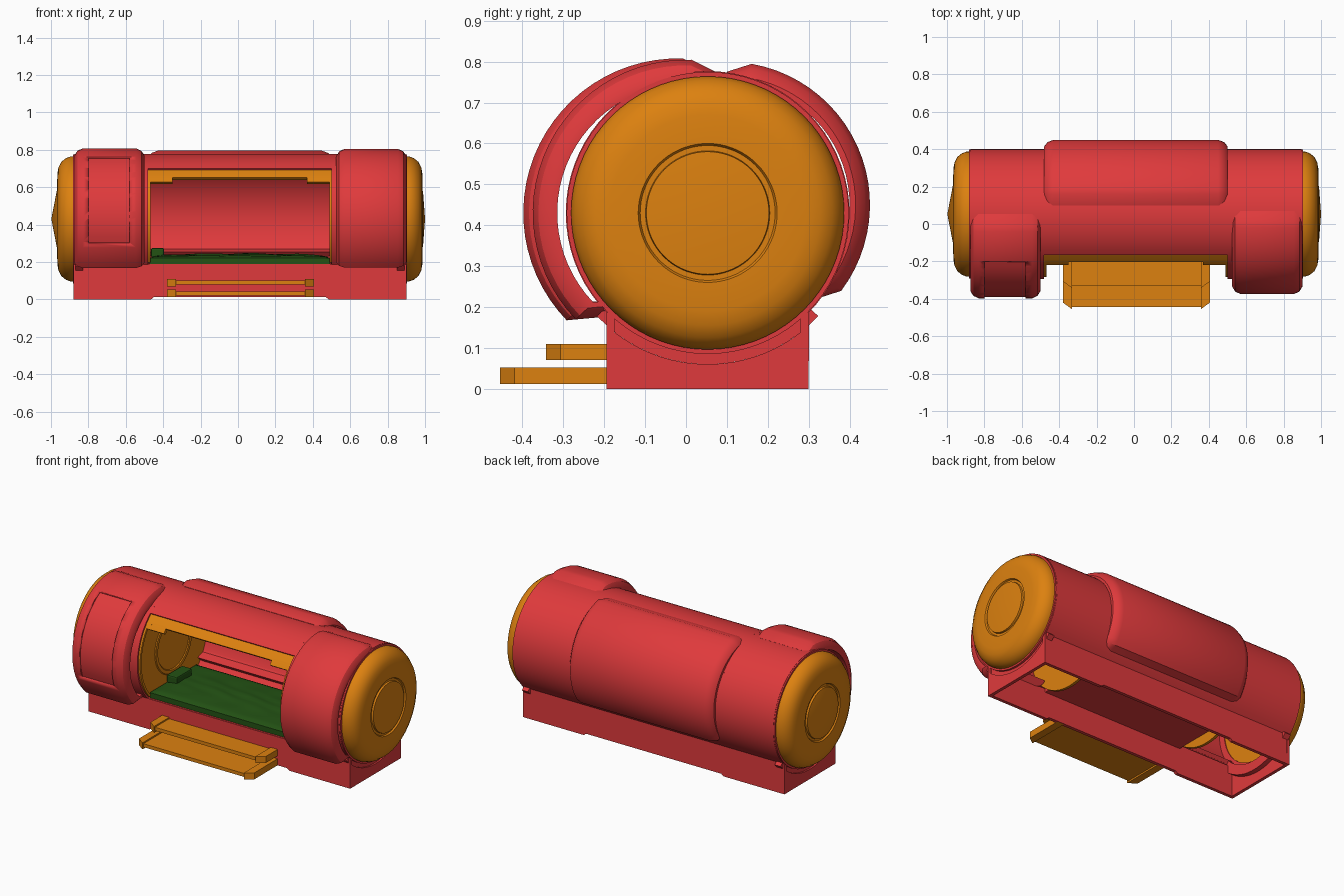
import bpy, bmesh, math
from math import sin, cos, radians
from mathutils import Vector

if "Cube" in bpy.data.objects:
    bpy.data.objects.remove(bpy.data.objects["Cube"])

MID = 0.01                     # lengthwise centre of the pod
AXIS = (0.053, 0.43)           # y, z of the main tube axis


def material(name, rgb):
    m = bpy.data.materials.new(name)
    m.use_nodes = True
    m.diffuse_color = (*rgb, 1)
    node = m.node_tree.nodes["Principled BSDF"]
    node.inputs["Base Color"].default_value = (*rgb, 1)
    node.inputs["Roughness"].default_value = 0.6
    return m


RED = material("shell red", (0.74, 0.042, 0.045))
ORANGE = material("trim orange", (0.72, 0.22, 0.005))
GREEN = material("mattress green", (0.017, 0.085, 0.007))


def finish(bm, name, mat, smooth=True):
    bmesh.ops.recalc_face_normals(bm, faces=bm.faces)
    mesh = bpy.data.meshes.new(name)
    bm.to_mesh(mesh)
    bm.free()
    mesh.materials.append(mat)
    ob = bpy.data.objects.new(name, mesh)
    bpy.context.collection.objects.link(ob)
    if smooth:
        bpy.ops.object.select_all(action='DESELECT')
        ob.select_set(True)
        bpy.context.view_layer.objects.active = ob
        bpy.ops.object.shade_smooth_by_angle(angle=radians(32))
    return ob


def sweep(name, profile, a0, a1, mat, centre=AXIS, start=None, end=None):
    """Turn a closed (x, r) profile about x. Angle 0 is front, 90 is top.
    start / end = (extra degrees, radius scale) adds a sloping lip."""
    full = a1 - a0 >= 360
    n = max(2, round((a1 - a0) / 5))
    stations = [(a0 + (a1 - a0) * i / n, 1) for i in range(n if full else n + 1)]
    if start:
        stations.insert(0, (a0 - start[0], start[1]))
    if end:
        stations.append((a1 + end[0], end[1]))
    bm = bmesh.new()
    rings = []
    for a, k in stations:
        c, s = cos(radians(a)), sin(radians(a))
        rings.append([bm.verts.new((x, centre[0] - r * k * c, centre[1] + r * k * s))
                      for x, r in profile])
    pairs = list(zip(rings, rings[1:])) + ([(rings[-1], rings[0])] if full else [])
    m = len(profile)
    for p, q in pairs:
        for i in range(m):
            j = (i + 1) % m
            bm.faces.new((p[i], p[j], q[j], q[i]))
    if not full:
        bm.faces.new(rings[0])
        bm.faces.new(rings[-1])
    bmesh.ops.remove_doubles(bm, verts=bm.verts, dist=0.0003)
    return finish(bm, name, mat)


def band(x0, x1, r0, r1):
    return [(x0, r0), (x1, r0), (x1, r1), (x0, r1)]


def bulge(x0, x1, inner, r, cx, cr):
    """Profile with rounded outer shoulders."""
    return [(x0, inner), (x0, r - cr), (x0 + cx * .35, r - cr * .35), (x0 + cx, r),
            (x1 - cx, r), (x1 - cx * .35, r - cr * .35), (x1, r - cr), (x1, inner)]


def prism(name, pts, axis, lo, hi, mat):
    """Extrude a 2D outline along one axis."""
    bm = bmesh.new()
    ends = []
    for t in (lo, hi):
        loop = []
        for u, v in pts:
            co = [u, v]
            co.insert(axis, t)
            loop.append(bm.verts.new(co))
        ends.append(loop)
        bm.faces.new(loop)
    for i in range(len(pts)):
        j = (i + 1) % len(pts)
        bm.faces.new((ends[0][i], ends[0][j], ends[1][j], ends[1][i]))
    return finish(bm, name, mat, False)


def box(name, x, y, z, mat):
    return prism(name, [(x[0], y[0]), (x[1], y[0]), (x[1], y[1]), (x[0], y[1])], 2, *z, mat)


# Main tube: open at the front of the cabin and along the bottom
sweep("cabin_shell", band(-.485, .505, .33, .347), 51, 225, RED)
for side, s in (("right", -1), ("left", 1)):
    def X(d):
        return MID + s * d
    sweep(side + "_tube", band(X(.49), X(.885), .33, .347), -45, 225, RED)
    sweep(side + "_end_rim", band(X(.865), X(.893), .29, .345), 0, 360, RED)
    sweep(side + "_cradle", band(X(.84), X(.88), .31, .37), 223, 317, RED)
    # Domed end cap with a ringed boss
    tip = X(1.008) if s < 0 else X(.99)
    sweep(side + "_end_cap", [(X(.87), 0), (X(.87), .334), (X(.905), .334), (X(.93), .325),
                              (X(.955), .305), (X(.97), .275), (X(.976), .24), (X(.977), .17),
                              (X(.968), .165), (X(.968), .152), (X(.979), .150), (tip, 0)],
          0, 360, ORANGE)
    # Cabin end wall with a raised ring
    sweep(side + "_cabin_wall", [(X(.505), 0), (X(.505), .33), (X(.488), .33), (X(.488), .18),
                                 (X(.483), .175), (X(.483), .155), (X(.488), .15), (X(.488), 0)],
          0, 360, ORANGE)
    # Door frame pieces
    sweep(side + "_door_jamb", band(X(.478), X(.49), .322, .337), -44, 51, ORANGE)
    sweep(side + "_lintel_corner", band(X(.36), X(.485), .318, .338), 36, 43, ORANGE)
    # End plate of the base, hollowed for the tube
    arc = [(AXIS[0] - .37 * cos(radians(a)), AXIS[1] + .37 * sin(radians(a)))
           for a in range(228, 313, 4)]
    prism(side + "_base_end", [(-.195, 0), (.30, 0)] + arc, 0, X(.87), X(.89), RED)

sweep("door_lintel", band(-.48, .50, .318, .338), 41, 52, ORANGE)

# Front collars
right_collar = sweep("right_collar", bulge(-.875, -.5, .315, .378, .045, .04), -44, 92, RED,
                     (-.02, .43), (11, .82), (10, .94))
sweep("left_collar", bulge(.525, .9, .315, .375, .045, .04), -44, 92, RED,
      (0, .43), (11, .82), (10, .94))

# Sunken panel in one collar
cutter = sweep("panel_cutter", band(-.80, -.58, .37, .42), -20, 61, RED, (-.02, .43))
cutter.hide_render = True
cut = right_collar.modifiers.new("panel", 'BOOLEAN')
cut.operation, cut.object, cut.solver = 'DIFFERENCE', cutter, 'EXACT'
bpy.context.view_layer.objects.active = right_collar
bpy.ops.object.modifier_apply(modifier="panel")
bpy.data.objects.remove(cutter)

# Rear hull
sweep("rear_hull", bulge(-.48, .50, .30, .35, .05, .035), 100, 217, RED,
      (.10, .45), (10, .93), (9, .91))

# Hollow base: side walls raised slightly along the middle, and cabin floor
outline = [(-.88, 0), (-.465, 0), (-.45, .012), (.47, .012), (.485, 0), (.90, 0),
           (.90, .187), (-.88, .187)]
prism("base_front", outline, 1, -.195, -.175, RED)
prism("base_back", outline, 1, .28, .30, RED)
box("cabin_floor", (-.48, .50), (-.19, .295), (.165, .188), RED)

# Entry steps: thin tread between two chamfered rails
for name, front, z in (("lower", -.455, .012), ("upper", -.342, .070)):
    box(name + "_tread", (-.345, .37), (front + .01, -.18), (z + .010, z + .031), ORANGE)
    for side, s in (("right", -1), ("left", 1)):
        inner, outer = .013 + s * .345, .013 + s * .393
        prism(f"{name}_{side}_step_rail",
              [(inner, -.18), (outer, -.18), (outer, front + .035), (inner, front)],
              2, z, z + .040, ORANGE)

# Creased mattress with a headrest
bm = bmesh.new()
bmesh.ops.create_grid(bm, x_segments=48, y_segments=22, size=1)
for v in bm.verts:
    u, w = v.co.x, v.co.y
    body = math.exp(-(w / .55) ** 2) * (1 - abs(u) ** 4)
    crease = sin(9 * u + 5 * w + 2 * sin(4 * w)) * cos(7 * w - 3 * u)
    edge = max(abs(u) ** 24, abs(w) ** 16)
    v.co = Vector((MID + .482 * u, .043 + .225 * w,
                   .232 + .010 * body + .006 * crease * body - .012 * edge))
rim = [e for e in bm.edges if e.is_boundary]
skirt = bmesh.ops.extrude_edge_only(bm, edges=rim)["geom"]
for v in (g for g in skirt if isinstance(g, bmesh.types.BMVert)):
    v.co.z = .187
bmesh.ops.holes_fill(bm, edges=[e for e in bm.edges if e.is_boundary], sides=0)
finish(bm, "mattress", GREEN)
headrest = box("headrest", (-.465, -.395), (-.03, .12), (.225, .274), GREEN)
soft = headrest.modifiers.new("soft edges", 'BEVEL')
soft.width, soft.segments = .008, 2
